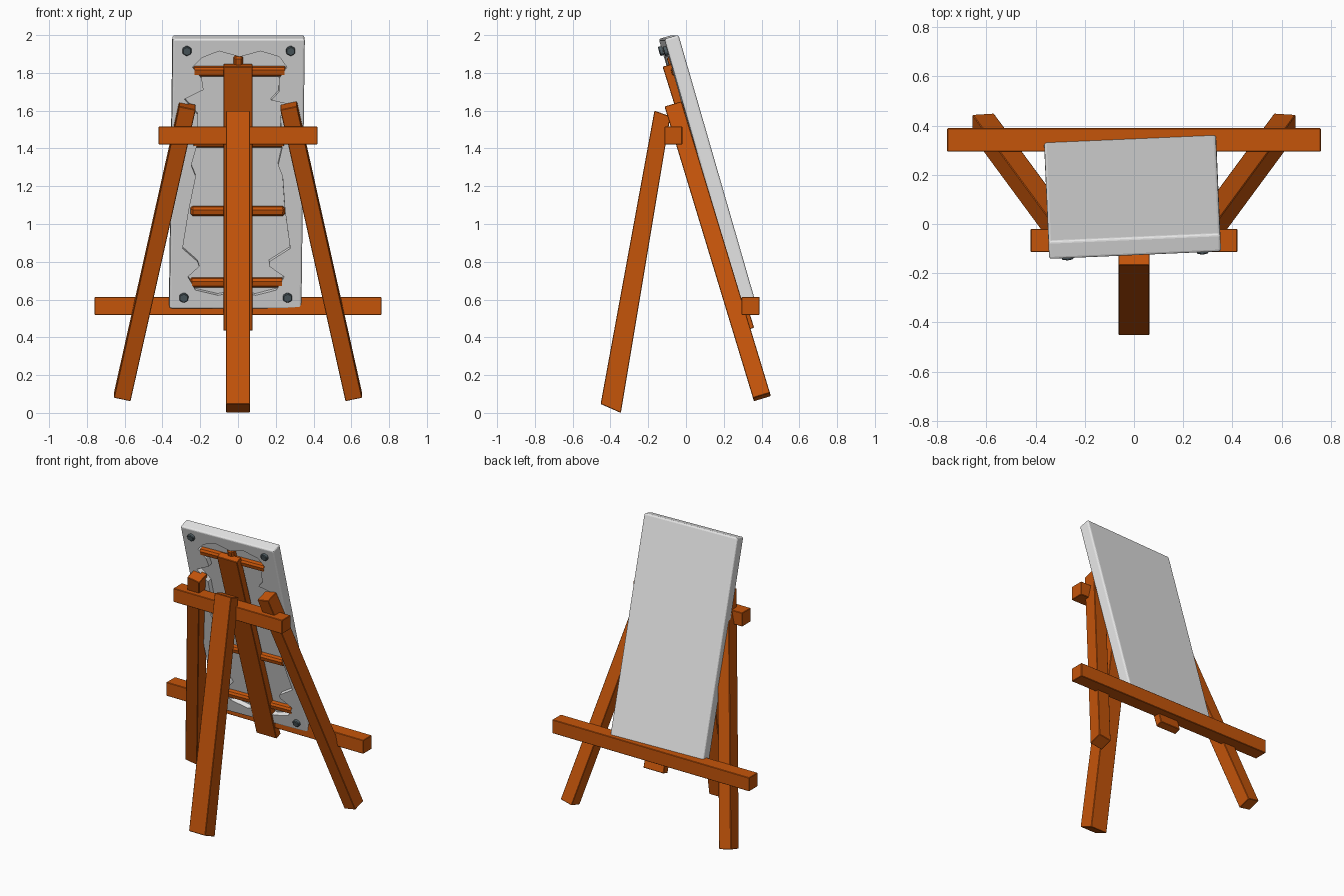
import bpy, bmesh, math
from mathutils import Vector, Matrix

if "Cube" in bpy.data.objects:
    bpy.data.objects.remove(bpy.data.objects["Cube"])


def material(name, rgb):
    m = bpy.data.materials.new(name)
    m.diffuse_color = (*rgb, 1)
    m.use_nodes = True
    m.node_tree.nodes["Principled BSDF"].inputs["Base Color"].default_value = m.diffuse_color
    return m


WOOD = material("orange wood", (0.56, 0.09, 0.003))
CLOTH = material("pale grey canvas", (0.79, 0.79, 0.79))
METAL = material("dark steel", (0.085, 0.115, 0.13))


def finish(name, bm, mat, matrix=Matrix(), bevel=0.003, segments=1):
    bmesh.ops.recalc_face_normals(bm, faces=bm.faces)
    if bevel:
        bmesh.ops.bevel(bm, geom=bm.edges[:], offset=bevel, segments=segments,
                        affect='EDGES', profile=0.5)
    me = bpy.data.meshes.new(name)
    bm.to_mesh(me)
    bm.free()
    ob = bpy.data.objects.new(name, me)
    ob.matrix_world = matrix
    me.materials.append(mat)
    bpy.context.collection.objects.link(ob)
    return ob


def box(name, size, mat, matrix=Matrix(), bevel=0.003, segments=1):
    bm = bmesh.new()
    bmesh.ops.create_cube(bm, size=1)
    bmesh.ops.scale(bm, vec=size, verts=bm.verts)
    return finish(name, bm, mat, matrix, bevel, segments)


def beam(name, a, b, width, depth):
    """Square timber from a to b, width roughly along x."""
    a, b = Vector(a), Vector(b)
    z = (b - a).normalized()
    y = z.cross(Vector((1, 0, 0))).normalized()
    x = y.cross(z)
    m = Matrix((x, y, z)).transposed().to_4x4()
    m.translation = (a + b) / 2
    return box(name, (width, depth, (b - a).length), WOOD, m)


def prism(pts, axis, lo, hi):
    """Extrude a closed profile along x or y."""
    bm = bmesh.new()
    place = (lambda p, t: (t, p[0], p[1])) if axis == 'x' else (lambda p, t: (p[0], t, p[1]))
    face = bm.faces.new([bm.verts.new(place(p, lo)) for p in pts])
    ext = bmesh.ops.extrude_face_region(bm, geom=[face])
    move = (hi - lo, 0, 0) if axis == 'x' else (0, hi - lo, 0)
    bmesh.ops.translate(bm, vec=move, verts=[v for v in ext["geom"] if isinstance(v, bmesh.types.BMVert)])
    return bm


# Easel timbers
finish("prop_leg", prism([(-.452, .047), (-.345, 0), (-.083, 1.57), (-.167, 1.6)],
                         'x', -.063, .063), WOOD)
for side, s in (("left", -1), ("right", 1)):
    beam(side + "_leg", (s * .613, .402, .084), (s * .268, -.066, 1.627), .09, .094)
beam("mast", (0, .337, .443), (0, -.1, 1.84), .155, .05)
box("top_crossbar", (.84, .095, .095), WOOD, Matrix.Translation((0, -.067, 1.468)))
box("picture_ledge", (1.52, .095, .095), WOOD, Matrix.Translation((0, .342, .566)))

# Leaning canvas: local x across, z along its height, -y towards the front
TILT = (Matrix.Translation((-.006, .114, 1.276)) @ Matrix.Rotation(math.radians(2.5), 4, 'Z')
        @ Matrix.Rotation(math.radians(16.1), 4, 'X'))
canvas = box("canvas", (.70, .078, 1.487), CLOTH, TILT, .011, 3)

# Ragged opening in the front of the canvas (front view x, z)
ragged = [(0, 1.885), (.11, 1.915), (.21, 1.885), (.25, 1.83), (.21, 1.77), (.21, 1.70),
          (.17, 1.655), (.28, 1.63), (.22, 1.56), (.23, 1.40), (.21, 1.31), (.235, 1.25), (.25, 1.07),
          (.28, .87), (.17, .80), (.17, .775), (.25, .72), (.21, .65), (.1, .622), (0, .64),
          (-.1, .622), (-.22, .65), (-.26, .72), (-.2, .775), (-.21, .80), (-.29, .87),
          (-.26, 1.07), (-.225, 1.25), (-.25, 1.31), (-.22, 1.42), (-.22, 1.58),
          (-.29, 1.66), (-.19, 1.71), (-.2, 1.77), (-.25, 1.83), (-.2, 1.88), (-.11, 1.915)]
cutter = finish("opening_cutter", prism([(x + .006, (z - 1.265) / .961) for x, z in ragged], 'y', -.06, -.004),
                CLOTH, TILT, 0)
cutter.hide_render = True
mod = canvas.modifiers.new("opening", 'BOOLEAN')
mod.operation, mod.object, mod.solver = 'DIFFERENCE', cutter, 'EXACT'
bpy.context.view_layer.objects.active = canvas
canvas.select_set(True)
bpy.ops.object.modifier_apply(modifier="opening")
bpy.data.objects.remove(cutter)

# Stretcher bars across the opening
for i, v in enumerate((.568, .176, -.202, -.596)):
    box("stretcher_bar_%d" % (i + 1), (.5, .05, .05), WOOD,
        TILT @ Matrix.Translation((.006, -.015, v - .009)), .012)
box("stretcher_upright", (.05, .05, 1.30), WOOD, TILT @ Matrix.Translation((0, -.015, -.005)), .012)

# Corner bolts
for i, (sx, sz) in enumerate(((-1, 1), (1, 1), (-1, -1), (1, -1))):
    bm = bmesh.new()
    bmesh.ops.create_cone(bm, cap_ends=True, segments=6, radius1=.027, radius2=.027, depth=.04)
    finish("corner_bolt_%d" % (i + 1), bm, METAL,
           TILT @ Matrix.Translation((sx * .275, -.038, sz * .680)) @ Matrix.Rotation(math.pi / 2, 4, 'X'), .004)
